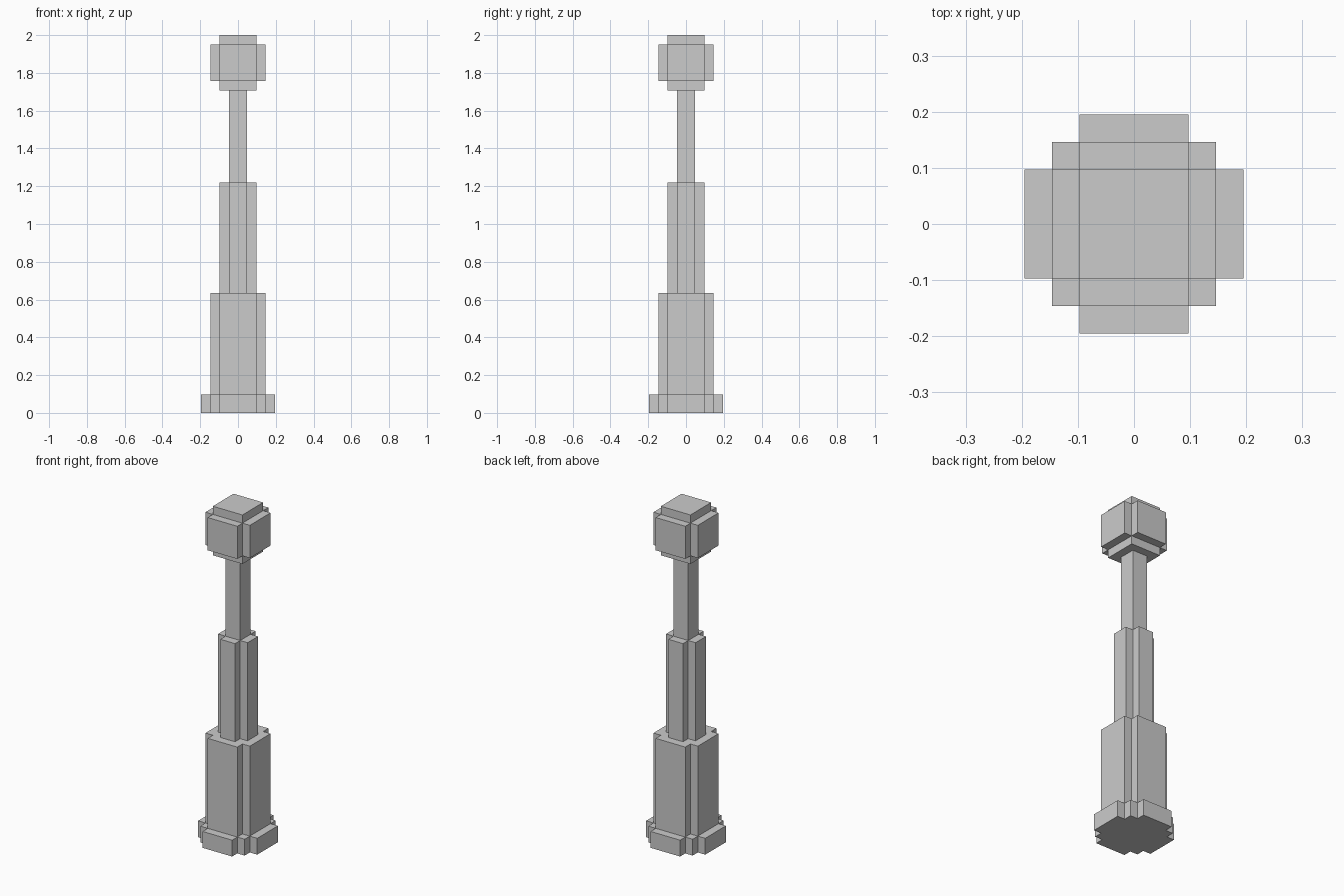
import bpy
import bmesh

if "Cube" in bpy.data.objects:
    bpy.data.objects.remove(bpy.data.objects["Cube"])

U = 2 / 41  # edge of one cube unit; the model is 41 units tall


def stepped_prism(name, corner, z0, z1):
    """Extrude a four-fold symmetric outline. corner: stair points in the +x +y quarter."""
    outline = []
    pts = list(corner)
    for _ in range(4):
        outline += pts
        pts = [(-y, x) for x, y in pts]  # quarter turn
    bm = bmesh.new()
    face = bm.faces.new([bm.verts.new((x * U, y * U, z0 * U)) for x, y in outline])
    top = bmesh.ops.extrude_face_region(bm, geom=[face], use_keep_orig=True)
    moved = [g for g in top["geom"] if isinstance(g, bmesh.types.BMVert)]
    bmesh.ops.translate(bm, verts=moved, vec=(0, 0, (z1 - z0) * U))
    bmesh.ops.recalc_face_normals(bm, faces=bm.faces)
    mesh = bpy.data.meshes.new(name)
    bm.to_mesh(mesh)
    bm.free()
    obj = bpy.data.objects.new(name, mesh)
    bpy.context.collection.objects.link(obj)
    return obj


def square(r):
    return [(r, r)]


def notched(r):
    return [(r, r - 1), (r - 1, r - 1), (r - 1, r)]


# Foot with two steps at each corner
stepped_prism("foot", [(4, 2), (3, 2), (3, 3), (2, 3), (2, 4)], 0, 2)

# Handle tapering in three stages
stepped_prism("lower_shaft", notched(3), 2, 13)
stepped_prism("middle_shaft", notched(2), 13, 25)
stepped_prism("neck", square(1), 25, 35)

# Blocky ball at the top
stepped_prism("ball_bottom", square(2), 35, 36)
stepped_prism("ball_middle", notched(3), 36, 40)
stepped_prism("ball_top", square(2), 40, 41)
